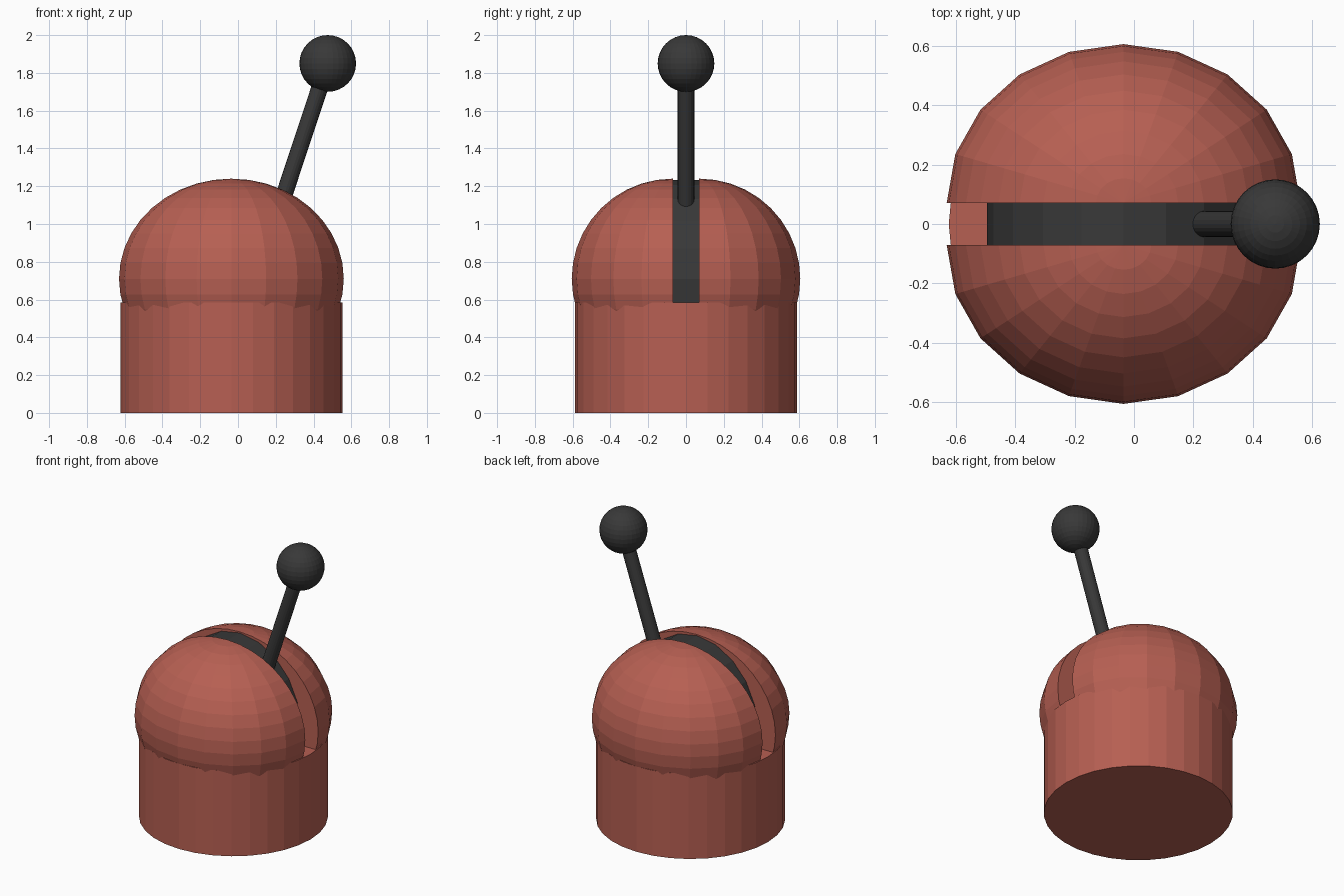
import bpy, bmesh
from mathutils import Vector, Matrix

default = bpy.data.objects.get("Cube")
if default:
    bpy.data.objects.remove(default, do_unlink=True)


def material(name, color):
    mat = bpy.data.materials.new(name)
    mat.use_nodes = True
    mat.diffuse_color = color
    bsdf = next(n for n in mat.node_tree.nodes if n.type == "BSDF_PRINCIPLED")
    bsdf.inputs["Base Color"].default_value = color
    bsdf.inputs["Roughness"].default_value = 0.7
    return mat


red = material("brick red", (0.47, 0.115, 0.085, 1))
dark = material("charcoal", (0.04, 0.04, 0.04, 1))


def finish(bm, name, mat):
    bmesh.ops.recalc_face_normals(bm, faces=bm.faces)
    mesh = bpy.data.meshes.new(name)
    bm.to_mesh(mesh)
    bm.free()
    mesh.materials.append(mat)
    obj = bpy.data.objects.new(name, mesh)
    bpy.context.collection.objects.link(obj)
    return obj


def rod(name, mat, start, end, radius, sides):
    """Capped cylinder between two points."""
    start, end = Vector(start), Vector(end)
    axis = end - start
    turn = axis.to_track_quat("Z", "Y").to_matrix().to_4x4()
    bm = bmesh.new()
    bmesh.ops.create_cone(bm, cap_ends=True, segments=sides, radius1=radius,
                          radius2=radius, depth=axis.length,
                          matrix=Matrix.Translation((start + end) / 2) @ turn)
    return finish(bm, name, mat)


CENTER_X, PIVOT_Z, BASE_TOP, SLOT = -0.035, 0.71, 0.585, 0.07

# Round base
rod("base", red, (CENTER_X, 0, 0), (CENTER_X, 0, BASE_TOP), 0.588, 32)

# Slotted dome: one half, moved off the centre line and mirrored
bm = bmesh.new()
bmesh.ops.create_uvsphere(bm, u_segments=20, v_segments=20, radius=1)
for point, normal in (((0, 0, 0), (0, 1, 0)), ((0, 0, -0.4), (0, 0, -1))):
    cut = bmesh.ops.bisect_plane(bm, geom=bm.verts[:] + bm.edges[:] + bm.faces[:],
                                 plane_co=point, plane_no=normal, clear_outer=True)
    bmesh.ops.holes_fill(bm, edges=[e for e in bm.edges if e.is_boundary])
bmesh.ops.scale(bm, vec=(0.595, 0.535, 0.53), verts=bm.verts)
bmesh.ops.translate(bm, vec=(CENTER_X, -SLOT, PIVOT_Z), verts=bm.verts)
dome = finish(bm, "dome_halves", red)
dome.modifiers.new("mirror", "MIRROR").use_axis = (False, True, False)

# Wheel filling the slot
wheel = rod("slot_wheel", dark, (0, -SLOT, 0), (0, SLOT, 0), 1, 20)
wheel.data.transform(Matrix.Translation((CENTER_X, 0, PIVOT_Z))
                     @ Matrix.Diagonal((0.46, 1, 0.522, 1)))

# Leaning lever with a ball knob
knob_center = Vector((0.475, 0, 1.85))
rod("lever_rod", dark, (0.17, 0, 0.93), knob_center, 0.044, 20)
bm = bmesh.new()
bmesh.ops.create_uvsphere(bm, u_segments=32, v_segments=16, radius=0.15,
                          matrix=Matrix.Translation(knob_center))
finish(bm, "lever_knob", dark)
